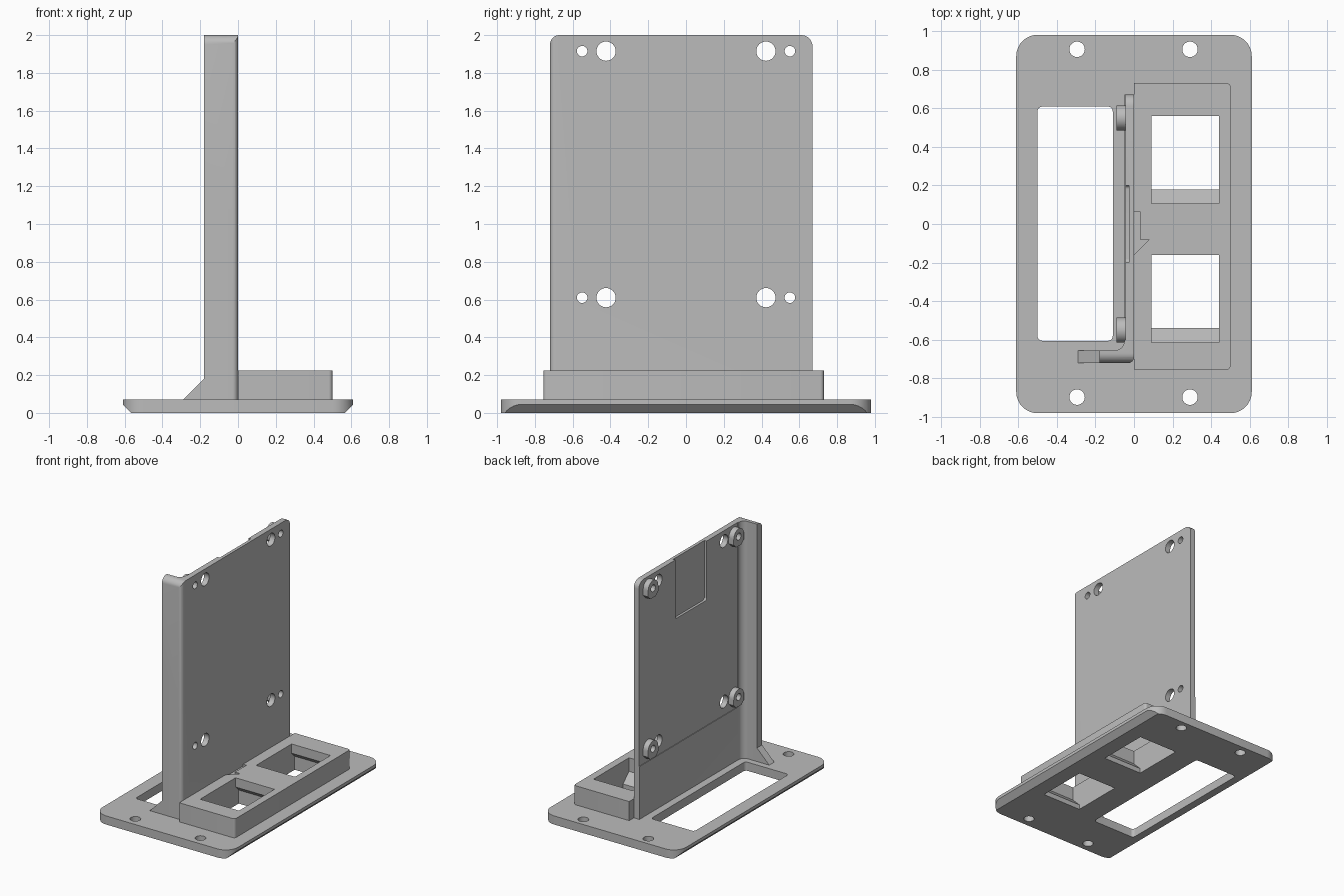
import bpy, bmesh, math

cube = bpy.data.objects.get("Cube")
if cube:
    bpy.data.objects.remove(cube, do_unlink=True)

grey = bpy.data.materials.new("plain grey")
grey.use_nodes = True
GREY = (0.5, 0.5, 0.5, 1)
grey.diffuse_color = GREY
grey.node_tree.nodes["Principled BSDF"].inputs["Base Color"].default_value = GREY


def prism(name, pts, axis, lo, hi):
    """Extrude a 2D outline along an axis from lo to hi."""
    place = {"x": lambda a, b, h: (h, a, b),
             "y": lambda a, b, h: (a, h, b),
             "z": lambda a, b, h: (a, b, h)}[axis]
    bm = bmesh.new()
    low = [bm.verts.new(place(a, b, lo)) for a, b in pts]
    top = [bm.verts.new(place(a, b, hi)) for a, b in pts]
    bm.faces.new(low)
    bm.faces.new(top)
    n = len(pts)
    for i in range(n):
        j = (i + 1) % n
        bm.faces.new((low[i], low[j], top[j], top[i]))
    bmesh.ops.recalc_face_normals(bm, faces=bm.faces)
    mesh = bpy.data.meshes.new(name)
    bm.to_mesh(mesh)
    bm.free()
    mesh.materials.append(grey)
    obj = bpy.data.objects.new(name, mesh)
    bpy.context.collection.objects.link(obj)
    return obj


def arc(cx, cy, r, start, end, steps=8):
    return [(cx + r * math.cos(math.radians(start + (end - start) * i / steps)),
             cy + r * math.sin(math.radians(start + (end - start) * i / steps)))
            for i in range(steps + 1)]


def circle(cx, cy, r, steps=32):
    return arc(cx, cy, r, 0, 360, steps)[:-1]


def rect(x0, x1, y0, y1):
    return [(x0, y0), (x1, y0), (x1, y1), (x0, y1)]


def rounded(x0, x1, y0, y1, r):
    return (arc(x0 + r, y0 + r, r, 180, 270) + arc(x1 - r, y0 + r, r, 270, 360)
            + arc(x1 - r, y1 - r, r, 0, 90) + arc(x0 + r, y1 - r, r, 90, 180))


def carve(obj, cutter, operation="DIFFERENCE"):
    """Apply a boolean and discard the cutter."""
    cutter.hide_render = True
    mod = obj.modifiers.new("carve", "BOOLEAN")
    mod.operation = operation
    mod.solver = "EXACT"
    mod.object = cutter
    bpy.context.view_layer.objects.active = obj
    bpy.ops.object.modifier_apply(modifier=mod.name)
    bpy.data.objects.remove(cutter, do_unlink=True)


# Base plate with undercut long edges, cable window and screw holes
base = prism("base_plate", rounded(-0.61, 0.61, -0.98, 0.98, 0.11), "z", 0, 0.07)
for s in (-1, 1):
    carve(base, prism("edge_cutter", [(s * 0.545, -0.02), (s * 0.665, 0.1),
                                      (s * 0.665, -0.02)], "y", -1.1, 1.1))
carve(base, prism("window_cutter", rounded(-0.5, -0.11, -0.605, 0.608, 0.025),
                  "z", -0.1, 0.2))
for x in (-0.295, 0.29):
    for y in (-0.897, 0.905):
        carve(base, prism("screw_cutter", circle(x, y, 0.04), "z", -0.1, 0.2))

# Raised socket housing
housing = prism("socket_housing",
                [(0, -0.755)] + arc(0.48, -0.735, 0.02, 270, 360, 4)
                + arc(0.48, 0.71, 0.02, 0, 90, 4) + [(0, 0.73)], "z", 0.07, 0.225)

# Two socket openings, wider underneath, with a sloped ledge
for i, y0 in enumerate((-0.615, 0.105)):
    y1 = y0 + 0.455
    for obj in (base, housing):
        carve(obj, prism("socket_cutter", rect(0.09, 0.44, y0, y1), "z", -0.1, 0.4))
        carve(obj, prism("relief_cutter",
                         [(y1 - 0.1, -0.1), (y1 + 0.04, -0.1), (y1 + 0.04, 0.11),
                          (y1, 0.15), (y1 - 0.1, 0.15)], "x", 0.0901, 0.4399))
    prism("socket_ledge_%d" % (i + 1),
          [(y0, 0), (y0 + 0.075, 0), (y0 + 0.075, 0.04), (y0, 0.115)],
          "x", 0.09, 0.44)

# Shallow half-arrow recess on top of the housing
carve(housing, prism("arrow_cutter", [(-0.01, 0.065), (0.03, 0.065), (0.03, -0.08),
                                      (0.08, -0.08), (0, -0.16), (-0.01, -0.16)],
                     "z", 0.21, 0.3))

# Upright wall with a side flange, rounded outside and filleted inside
profile = (arc(-0.03, -0.69, 0.03, 270, 360) + [(0, 0.67), (-0.05, 0.67)]
           + arc(-0.1, -0.605, 0.05, 0, -90) + [(-0.18, -0.655), (-0.18, -0.72)])
wall = prism("upright_wall", profile, "z", 0.07, 2.0)
outline = ([(-0.72, 0), (0.67, 0)] + arc(0.61, 1.94, 0.06, 0, 90)
           + arc(-0.67, 1.95, 0.05, 90, 180))
carve(wall, prism("outline_cutter", outline, "x", -0.5, 0.5), "INTERSECT")

# Mounting area and top pocket on the rear of the wall
carve(wall, prism("step_cutter", rect(-0.6, 0.7, 0.5, 2.1), "x", -0.08, -0.045))
carve(wall, prism("pocket_cutter", rounded(-0.2, 0.2, 1.52, 2.2, 0.02),
                  "x", -0.1, -0.025))

# Mounting bosses and the holes beside them
for level, z in (("lower", 0.61), ("upper", 1.915)):
    for side, s in (("right", -1), ("left", 1)):
        y = s * 0.55
        boss = prism("%s_%s_boss" % (level, side),
                     arc(y, z, 0.065, 0, 180, 20)
                     + [(y - 0.065, z - 0.045), (y - 0.035, z - 0.075),
                        (y + 0.035, z - 0.075), (y + 0.065, z - 0.045)],
                     "x", -0.09, -0.04)
        # Large access hole passes beside the boss
        for obj in (wall, boss):
            carve(obj, prism("pin_cutter", circle(y, z, 0.028, 24), "x", -0.3, 0.1))
            carve(obj, prism("access_cutter", circle(s * 0.423, z, 0.051), "x", -0.3, 0.1))

# Triangular foot bracing the flange
prism("flange_gusset", [(-0.29, 0.07), (-0.17, 0.07), (-0.17, 0.19)],
      "y", -0.72, -0.655)

# Smooth the curved surfaces, keeping edges crisp
bpy.ops.object.select_all(action="DESELECT")
for obj in bpy.context.scene.objects:
    if obj.type == "MESH" and grey.name in obj.data.materials:
        obj.select_set(True)
        bpy.context.view_layer.objects.active = obj
bpy.ops.object.shade_smooth_by_angle(angle=math.radians(30))
